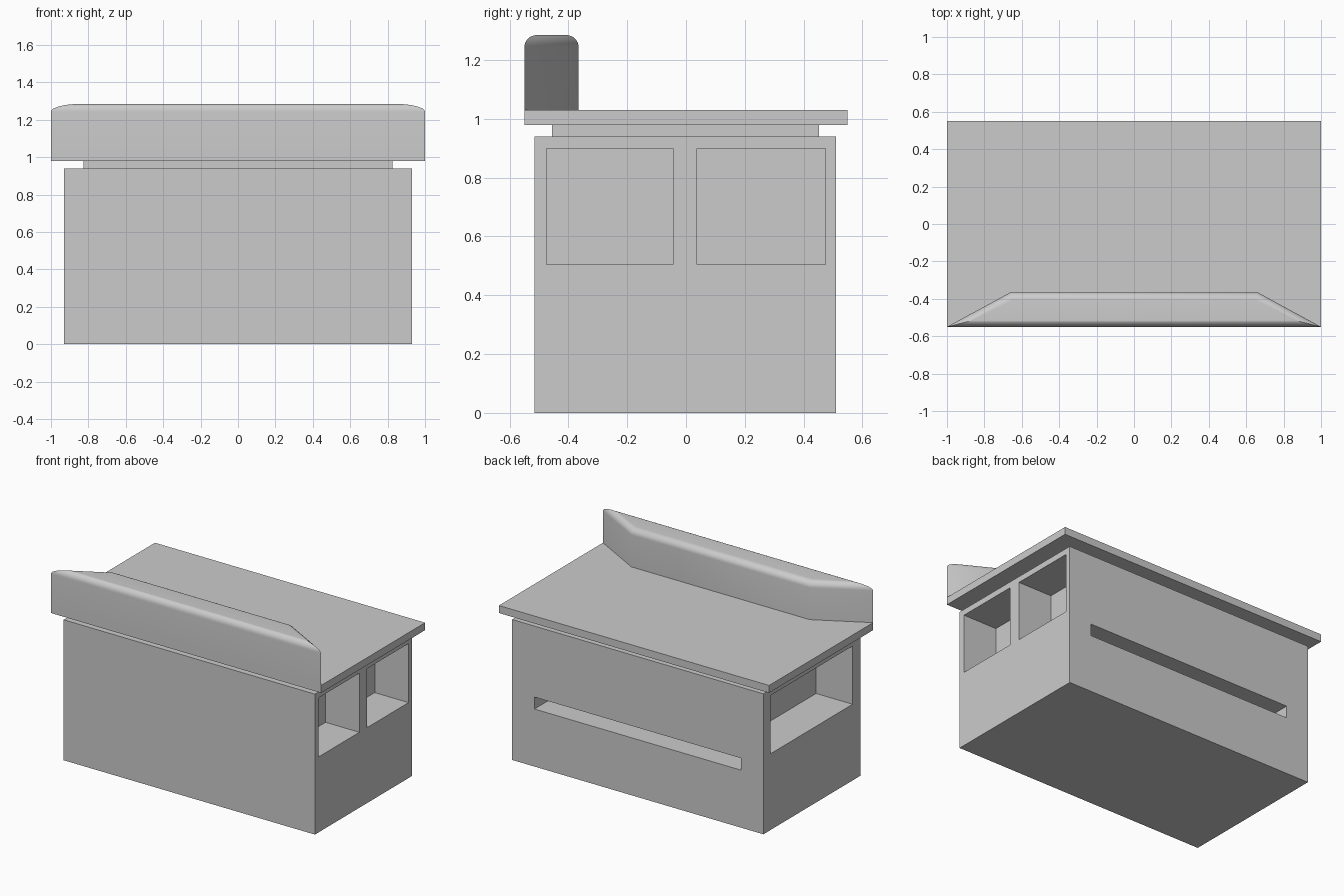
import bpy, bmesh, math

if "Cube" in bpy.data.objects:
    bpy.data.objects.remove(bpy.data.objects["Cube"])


def box(name, x0, x1, y0, y1, z0, z1):
    bm = bmesh.new()
    bmesh.ops.create_cube(bm, size=1)
    for v in bm.verts:
        v.co = ((x0 + x1) / 2 + v.co.x * (x1 - x0),
                (y0 + y1) / 2 + v.co.y * (y1 - y0),
                (z0 + z1) / 2 + v.co.z * (z1 - z0))
    return to_object(name, bm)


def to_object(name, bm):
    bmesh.ops.recalc_face_normals(bm, faces=bm.faces)
    mesh = bpy.data.meshes.new(name)
    bm.to_mesh(mesh)
    bm.free()
    obj = bpy.data.objects.new(name, mesh)
    bpy.context.collection.objects.link(obj)
    return obj


def carve(target, *bounds):
    cutter = box("cutter", *bounds)
    cutter.hide_render = True
    mod = target.modifiers.new("carve", 'BOOLEAN')
    mod.operation = 'DIFFERENCE'
    mod.solver = 'EXACT'
    mod.object = cutter
    bpy.context.view_layer.objects.active = target
    bpy.ops.object.modifier_apply(modifier=mod.name)
    bpy.data.objects.remove(cutter)


# Counter body with shelf recesses in both ends and a long slot in the back
body = box("counter_body", -0.93, 0.93, -0.515, 0.51, 0, 0.94)
carve(body, 0.68, 1.1, -0.475, -0.045, 0.505, 0.90)
carve(body, 0.68, 1.1, 0.037, 0.475, 0.505, 0.90)
carve(body, -1.1, -0.66, -0.433, 0.435, 0.51, 0.90)
carve(body, -0.765, 0.765, 0.26, 0.7, 0.385, 0.465)

# Recessed neck and worktop
box("neck", -0.825, 0.825, -0.455, 0.452, 0.94, 0.98)
box("worktop", -1, 1, -0.55, 0.55, 0.98, 1.03)

# Front upstand: trapezoid plan, with its top edges rounded by inset rings
FRONT, BACK, LONG, SHORT = -0.548, -0.365, 1.0, 0.66
TOP, RADIUS, STEPS = 1.285, 0.042, 8
FRONT = -0.55
angle = math.atan2(BACK - FRONT, LONG - SHORT)


def ring(bm, inset, z):
    xf = LONG - inset / math.tan(angle / 2)
    xb = SHORT - inset * math.tan(angle / 2)
    pts = [(-xf, FRONT + inset), (xf, FRONT + inset), (xb, BACK - inset), (-xb, BACK - inset)]
    return [bm.verts.new((x, y, z)) for x, y in pts]


bm = bmesh.new()
rings = [ring(bm, 0, 1.03)]
for i in range(STEPS + 1):
    a = math.pi / 2 * i / STEPS
    rings.append(ring(bm, RADIUS * (1 - math.cos(a)), TOP - RADIUS * (1 - math.sin(a))))
for lower, upper in zip(rings, rings[1:]):
    for k in range(4):
        n = (k + 1) % 4
        bm.faces.new((lower[k], lower[n], upper[n], upper[k]))
bm.faces.new(rings[-1])
bm.faces.new(rings[0][::-1])
upstand = to_object("front_upstand", bm)
bpy.ops.object.select_all(action='DESELECT')
upstand.select_set(True)
bpy.context.view_layer.objects.active = upstand
bpy.ops.object.shade_smooth_by_angle(angle=math.radians(30))
